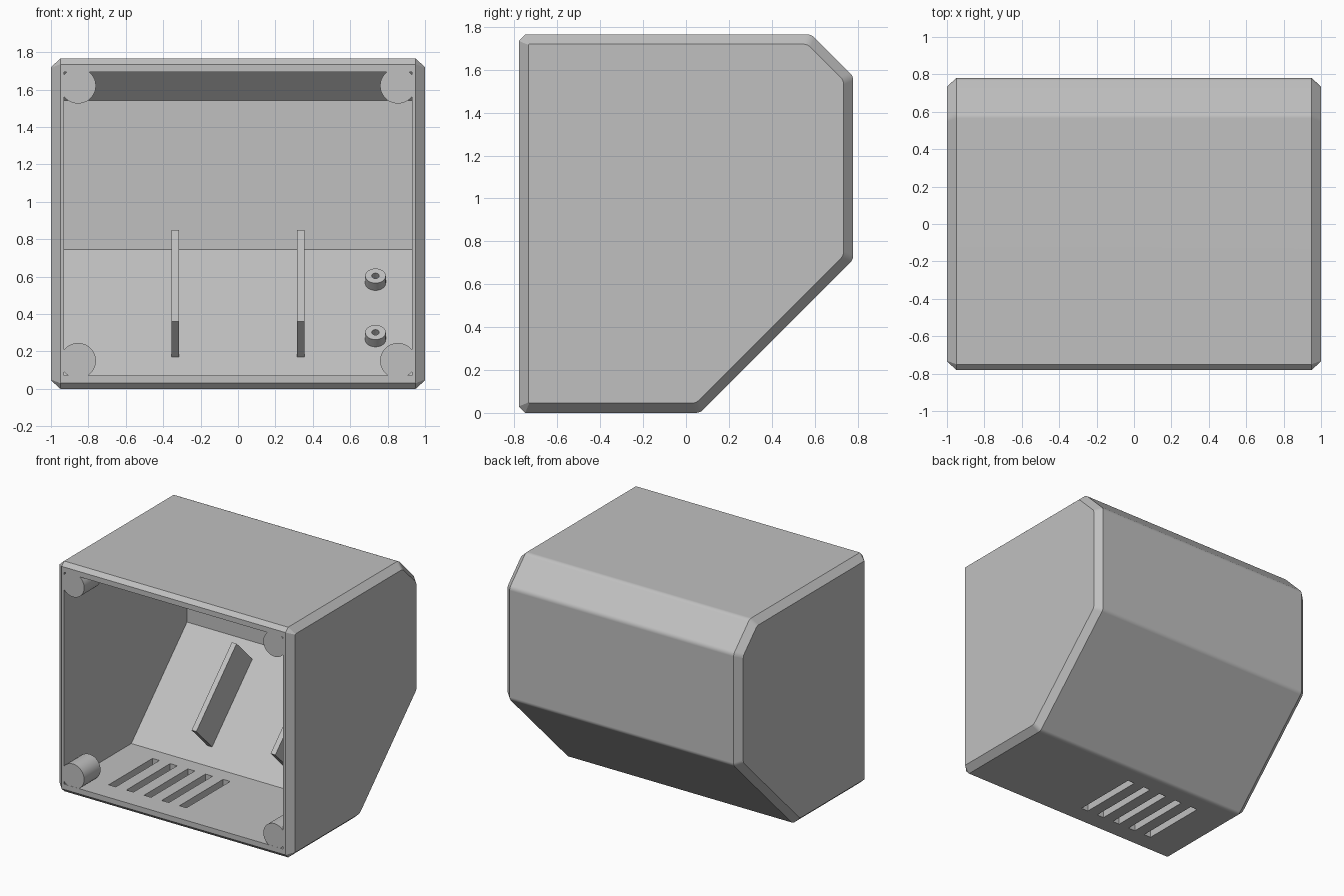
import bpy, bmesh, math
from mathutils import Vector

cube = bpy.data.objects.get("Cube")
if cube:
    bpy.data.objects.remove(cube)

grey = bpy.data.materials.new("plain grey")
grey.use_nodes = True
COLOUR = (0.53, 0.53, 0.53, 1)
grey.diffuse_color = COLOUR
grey.node_tree.nodes["Principled BSDF"].inputs["Base Color"].default_value = COLOUR

WALL = 0.07
OUT = Vector((0, 1, -1)).normalized()     # outward normal of the sloped panel
ALONG = Vector((0, 1, 1)).normalized()    # up the sloped panel


def finish(name, bm):
    bmesh.ops.recalc_face_normals(bm, faces=bm.faces)
    mesh = bpy.data.meshes.new(name)
    bm.to_mesh(mesh)
    bm.free()
    mesh.materials.append(grey)
    obj = bpy.data.objects.new(name, mesh)
    bpy.context.collection.objects.link(obj)
    return obj


def loft(name, sections):
    """Skin matching (y, z) outlines placed at successive x positions."""
    bm = bmesh.new()
    rings = [[bm.verts.new((x, y, z)) for y, z in outline] for x, outline in sections]
    for a, b in zip(rings, rings[1:]):
        for i in range(len(a)):
            j = (i + 1) % len(a)
            bm.faces.new((a[i], a[j], b[j], b[i]))
    bm.faces.new(rings[0])
    bm.faces.new(rings[-1])
    return finish(name, bm)


def cylinder(name, start, end, r1, r2=None):
    start, end = Vector(start), Vector(end)
    axis = end - start
    bm = bmesh.new()
    bmesh.ops.create_cone(bm, cap_ends=True, segments=48, radius1=r1,
                          radius2=r1 if r2 is None else r2, depth=axis.length)
    turn = axis.to_track_quat('Z', 'Y')
    for v in bm.verts:
        v.co = turn @ v.co + (start + end) / 2
    return finish(name, bm)


def activate(obj):
    bpy.ops.object.select_all(action='DESELECT')
    obj.select_set(True)
    bpy.context.view_layer.objects.active = obj


def cut(obj, cutter):
    cutter.hide_render = True
    activate(obj)
    mod = obj.modifiers.new("cut", 'BOOLEAN')
    mod.operation, mod.solver, mod.object = 'DIFFERENCE', 'EXACT', cutter
    bpy.ops.object.modifier_apply(modifier=mod.name)
    bpy.data.objects.remove(cutter)


def smooth(obj):
    activate(obj)
    bpy.ops.object.shade_smooth_by_angle(angle=math.radians(30))


def inset(points, d):
    """Move every edge of a counter-clockwise convex outline inward by d."""
    result = []
    for i, p in enumerate(points):
        u = (Vector(p) - Vector(points[i - 1])).normalized()
        v = (Vector(points[(i + 1) % len(points)]) - Vector(p)).normalized()
        n, m = Vector((-u.y, u.x)), Vector((-v.y, v.x))
        result.append(Vector(p) + (n + m) * d / (1 + n.dot(m)))
    return result


def soften(points, d=0.02, steps=4):
    """Round the rear corners of an outline."""
    result = []
    for i, p in enumerate(points):
        p = Vector(p)
        if p.x < 0:
            result.append(p)
            continue
        a = p + (Vector(points[i - 1]) - p).normalized() * d
        b = p + (Vector(points[(i + 1) % len(points)]) - p).normalized() * d
        for k in range(steps + 1):
            t = k / steps
            result.append(a * (1 - t) ** 2 + p * 2 * t * (1 - t) + b * t * t)
    return result


# Enclosure shell: side outline with bevelled flanks
rear = [(0.065, 0), (0.78, 0.715), (0.78, 1.57), (0.585, 1.765)]
outline = [(-0.78, 0.03), (-0.75, 0)] + rear + [(-0.75, 1.765), (-0.78, 1.735)]
full, small = soften(outline), soften(inset(outline, 0.045))
shell = loft("enclosure_shell", [(-1, small), (-0.95, full), (0.95, full), (1, small)])

# Open-fronted cavity
room = inset([(-1.2, 0)] + rear + [(-1.2, 1.765)], WALL)
cut(shell, loft("cavity_cutter", [(-0.93, room), (0.93, room)]))


def panel(x, z):
    """Point on the inner face of the sloped panel."""
    return Vector((x, z - 0.065 * 1 + 0 - (WALL * math.sqrt(2) - 2 * 0.065 + 0.065) + 0.065, z))


def on_slope(x, z):
    return Vector((x, z + 0.065 - WALL * math.sqrt(2), z))


# Countersunk openings and indicator hole in the sloped panel
for x, r in ((0, 0.155), (0.64, 0.105)):
    p = on_slope(x, 0.41)
    cut(shell, cylinder("opening_cutter", p - OUT * 0.02, p + OUT * 0.1, r - 0.02, r + 0.1))
p = on_slope(-0.645, 0.41)
cut(shell, cylinder("indicator_cutter", p - OUT * 0.1, p + OUT * 0.2, 0.04))

# Floor vents and cable hole
for i in range(5):
    x = -0.64 + 0.15 * i
    slot = [(-0.61, -0.1), (-0.08, -0.1), (-0.08, 0.1), (-0.61, 0.1)]
    cut(shell, loft("vent_cutter", [(x - 0.03, slot), (x + 0.03, slot)]))
cut(shell, cylinder("cable_cutter", (0.55, -0.33, -0.1), (0.55, -0.33, 0.2), 0.04))
smooth(shell)
activate(shell)
weighted = shell.modifiers.new("flat panels", 'WEIGHTED_NORMAL')
weighted.keep_sharp = True

# Corner screw posts
for side, sx in (("right", -1), ("left", 1)):
    for level, z in (("lower", 0.15), ("upper", 1.62)):
        x = 0.855 * sx
        post = cylinder(f"{level}_{side}_screw_post", (x, -0.779, z), (x, -0.58, z), 0.095)
        cut(post, cylinder("bore_cutter", (x, -0.9, z), (x, -0.6, z), 0.052))
        smooth(post)

    # Ribs standing on the sloped panel
    foot = on_slope(0, 0.17)
    corners = [foot + ALONG * a - OUT * h
               for a, h in ((0, -0.01), (0.69, -0.01), (0.69, 0.27), (0, 0.27))]
    rib = [(c.y, c.z) for c in corners]
    loft(f"{side}_rib", [(0.335 * sx - 0.02, rib), (0.335 * sx + 0.02, rib)])

# Small standoffs beside the side opening
for level, z in (("lower", 0.263), ("upper", 0.565)):
    p = on_slope(0.735, z)
    standoff = cylinder(f"{level}_standoff", p + OUT * 0.01, p - OUT * 0.055, 0.055)
    cut(standoff, cylinder("bore_cutter", p - OUT * 0.005, p - OUT * 0.1, 0.02))
    smooth(standoff)
